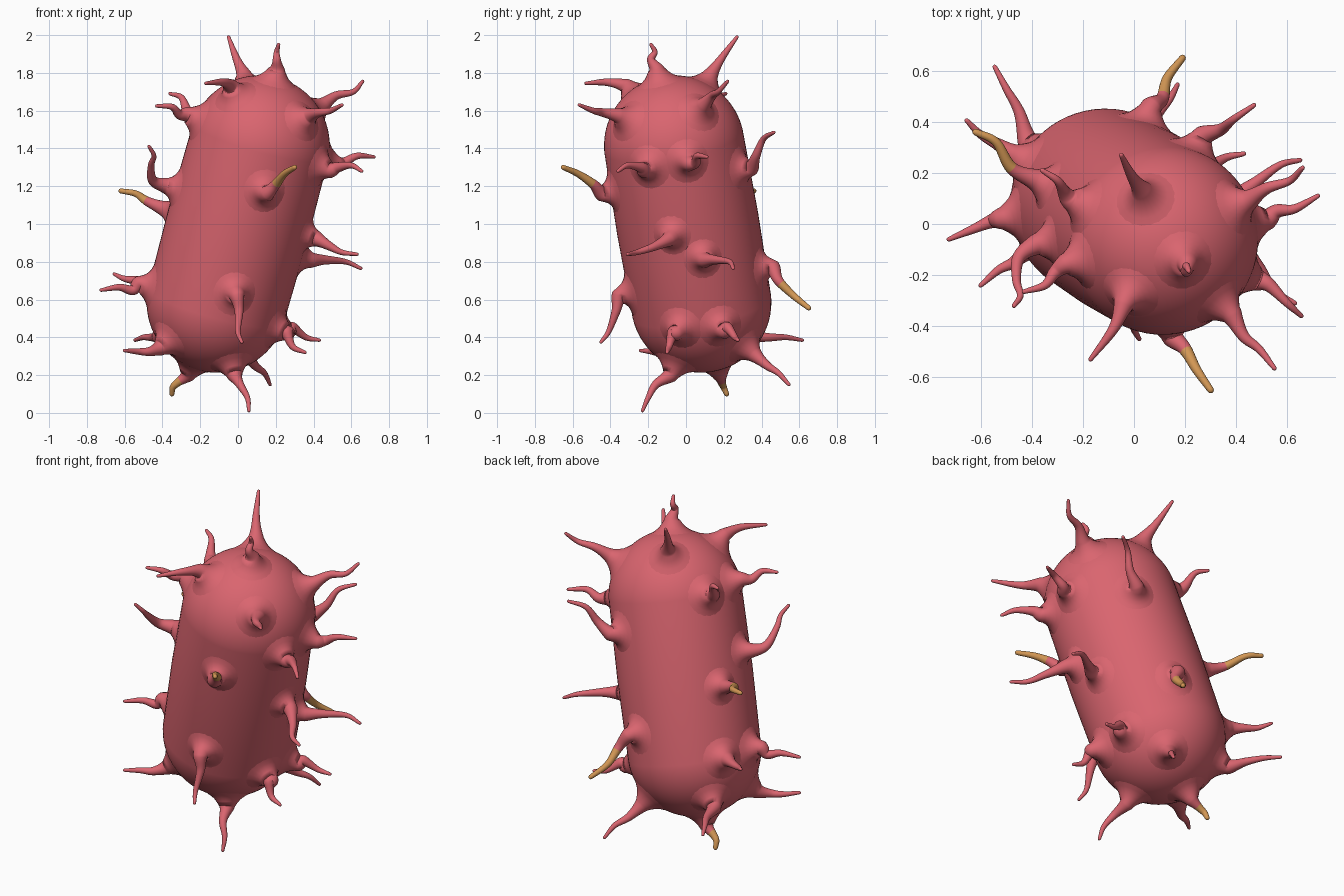
import bpy, bmesh, math
from mathutils import Vector

if "Cube" in bpy.data.objects:
    bpy.data.objects.remove(bpy.data.objects["Cube"])

R = 0.372
A, B = Vector((-0.112, 0.08, 0.585)), Vector((0.114, -0.062, 1.415))
AXIS = B - A


def material(name, rgb):
    m = bpy.data.materials.new(name)
    m.diffuse_color = (*rgb, 1)
    m.use_nodes = True
    m.node_tree.nodes["Principled BSDF"].inputs["Base Color"].default_value = m.diffuse_color
    return m


RED = material("red_skin", (0.70, 0.13, 0.16))
ORANGE = material("orange_tip", (0.65, 0.31, 0.09))


def finish(bm, name):
    bmesh.ops.recalc_face_normals(bm, faces=bm.faces)
    for f in bm.faces:
        f.smooth = True
    me = bpy.data.meshes.new(name)
    bm.to_mesh(me)
    bm.free()
    me.materials.append(RED)
    me.materials.append(ORANGE)
    ob = bpy.data.objects.new(name, me)
    bpy.context.collection.objects.link(ob)
    return ob


def on_body(p, height=0.0):
    """Nearest point on the capsule, raised by height, and the normal there."""
    t = max(0.0, min(1.0, (p - A).dot(AXIS) / AXIS.length_squared))
    q = A + AXIS * t
    n = (p - q).normalized()
    return q + n * (R + height), n


# Capsule body: sphere pulled apart along its axis, then tilted
bm = bmesh.new()
bmesh.ops.create_uvsphere(bm, u_segments=64, v_segments=48, radius=R)
for v in bm.verts:
    if abs(v.co.z) > 1e-4:
        v.co.z += math.copysign(AXIS.length / 2, v.co.z)
    else:
        v.co *= 1.015
rot = Vector((0, 0, 1)).rotation_difference(AXIS)
for v in bm.verts:
    v.co = rot @ v.co + (A + B) / 2
finish(bm, "capsule_body")


def spline(pts, steps=10):
    """Catmull-Rom through pts[1:]; pts[0] only steers the start."""
    pts = pts + [pts[-1] * 2 - pts[-2]]
    out = []
    for i in range(1, len(pts) - 2):
        a, b, c, d = pts[i - 1:i + 3]
        for k in range(steps):
            t = k / steps
            out.append(0.5 * (2 * b + (c - a) * t + (2 * a - 5 * b + 4 * c - d) * t * t
                              + (3 * b - a - 3 * c + d) * t ** 3))
    return out + [pts[-2]]


def spike(name, base, *path, orange=False, sides=20):
    base, n = on_body(Vector(base))
    path = [Vector(p) for p in path]
    bm = bmesh.new()
    side = n.orthogonal().normalized()
    up = n.cross(side)
    rings = []
    angles = [2 * math.pi * k / sides for k in range(sides)]
    # flared root that follows the body surface
    for h, r in ((-0.006, 0.15), (0.001, 0.118), (0.008, 0.092), (0.018, 0.072), (0.032, 0.056)):
        rings.append([bm.verts.new(on_body(base + (side * math.cos(a) + up * math.sin(a)) * r, h)[0])
                      for a in angles])
    # tapered, curved shaft
    c = spline([base - n * 0.03, base + n * 0.05] + path)
    total = sum((q - p).length for p, q in zip(c, c[1:]))
    run, shaft = 0.0, []
    tip_r = 0.013 if orange else 0.009
    for i, p in enumerate(c):
        if i:
            run += (p - c[i - 1]).length
        t = run / total
        tan = (c[min(i + 1, len(c) - 1)] - c[max(i - 1, 0)]).normalized() if i else n
        side = (side - tan * side.dot(tan)).normalized()
        up = tan.cross(side)
        r = tip_r + (0.029 - tip_r) * (1 - t) + 0.016 * (1 - t) ** 6
        rings.append([bm.verts.new(p + (side * math.cos(a) + up * math.sin(a)) * r) for a in angles])
        shaft.append(t)
    # rounded end
    for d, s in ((0.6, 0.8), (0.95, 0.35)):
        rings.append([bm.verts.new(c[-1] + tan * tip_r * d + (side * math.cos(a) + up * math.sin(a)) * tip_r * s)
                      for a in angles])
        shaft.append(1.0)
    for i in range(len(rings) - 1):
        for k in range(sides):
            j = (k + 1) % sides
            f = bm.faces.new((rings[i][k], rings[i][j], rings[i + 1][j], rings[i + 1][k]))
            if orange and i >= 5 and shaft[i - 5] > 0.33:
                f.material_index = 1
    cap = bm.faces.new(rings[-1])
    cap.material_index = 1 if orange else 0
    finish(bm, name)


# Spikes around the top
spike("top_spike_back", (0.04, 0.11, 1.75), (-0.01, 0.19, 1.88), (-0.05, 0.27, 1.99))
spike("top_spike_hooked", (0.2, -0.15, 1.79), (0.205, -0.185, 1.87), (0.205, -0.165, 1.91), (0.215, -0.185, 1.95))
spike("upper_spike_front_left", (-0.02, -0.28, 1.69), (-0.08, -0.41, 1.75), (-0.17, -0.53, 1.745))
spike("upper_spike_back_left", (-0.19, 0.07, 1.55), (-0.27, 0.12, 1.6), (-0.3, 0.17, 1.67), (-0.36, 0.21, 1.69))
spike("upper_spike_left", (-0.2, -0.14, 1.55), (-0.31, -0.19, 1.58), (-0.35, -0.24, 1.62), (-0.43, -0.265, 1.625))
spike("upper_spike_right", (0.42, 0.08, 1.61), (0.52, 0.14, 1.68), (0.61, 0.17, 1.7), (0.66, 0.22, 1.755))
spike("upper_spike_front_right", (0.36, -0.33, 1.56), (0.43, -0.44, 1.59), (0.49, -0.49, 1.6), (0.55, -0.565, 1.63))
# Spikes around the middle
spike("mid_spike_back_right", (0.24, 0.29, 1.29), (0.34, 0.37, 1.36), (0.39, 0.41, 1.45), (0.47, 0.465, 1.485))
spike("mid_spike_curled_left", (-0.33, -0.07, 1.19), (-0.45, -0.13, 1.23), (-0.46, -0.22, 1.31), (-0.445, -0.28, 1.36), (-0.47, -0.32, 1.41))
spike("mid_spike_right_a", (0.48, 0.01, 1.33), (0.56, 0.05, 1.325), (0.63, 0.06, 1.36), (0.72, 0.11, 1.355))
spike("mid_spike_right_b", (0.44, -0.2, 1.3), (0.53, -0.24, 1.3), (0.6, -0.31, 1.31), (0.655, -0.36, 1.28))
spike("mid_spike_right_c", (0.39, -0.08, 0.93), (0.49, -0.17, 0.88), (0.55, -0.26, 0.85), (0.63, -0.31, 0.84))
spike("mid_spike_right_d", (0.34, 0.09, 0.82), (0.46, 0.15, 0.81), (0.57, 0.23, 0.8), (0.65, 0.25, 0.765))
spike("orange_spike_left", (-0.33, 0.15, 1.06), (-0.48, 0.22, 1.12), (-0.54, 0.32, 1.16), (-0.62, 0.36, 1.175), orange=True)
spike("orange_spike_front", (0.14, -0.39, 1.17), (0.2, -0.49, 1.21), (0.245, -0.57, 1.265), (0.3, -0.65, 1.3), orange=True)
spike("orange_spike_back", (0.05, 0.41, 0.77), (0.11, 0.49, 0.7), (0.13, 0.57, 0.62), (0.19, 0.65, 0.555), orange=True)
# Spikes around the lower part
spike("lower_spike_front", (-0.02, -0.28, 0.64), (0.005, -0.37, 0.54), (0.0, -0.41, 0.43), (0.02, -0.45, 0.375))
spike("lower_spike_left_a", (-0.43, 0.25, 0.68), (-0.53, 0.31, 0.7), (-0.6, 0.35, 0.71), (-0.655, 0.405, 0.735))
spike("lower_spike_left_b", (-0.46, 0.03, 0.67), (-0.56, 0.01, 0.65), (-0.63, -0.02, 0.665), (-0.725, -0.06, 0.65))
spike("lower_spike_right_a", (0.2, 0.18, 0.46), (0.29, 0.22, 0.45), (0.36, 0.26, 0.4), (0.43, 0.275, 0.385))
spike("lower_spike_right_b", (0.2, -0.03, 0.45), (0.26, -0.07, 0.42), (0.29, -0.09, 0.35), (0.355, -0.1, 0.32))
spike("lower_spike_back_left", (-0.39, 0.3, 0.42), (-0.45, 0.44, 0.4), (-0.5, 0.53, 0.4), (-0.545, 0.615, 0.385))
spike("lower_spike_front_left", (-0.38, -0.08, 0.37), (-0.47, -0.15, 0.325), (-0.53, -0.18, 0.325), (-0.6, -0.24, 0.33))
spike("bottom_spike_back", (0.03, 0.33, 0.34), (0.09, 0.43, 0.25), (0.14, 0.49, 0.21), (0.17, 0.545, 0.15))
spike("bottom_spike_front", (-0.03, -0.06, 0.25), (0.01, -0.16, 0.15), (0.05, -0.2, 0.08), (0.058, -0.23, 0.012))
spike("bottom_spike_orange", (-0.25, 0.17, 0.24), (-0.32, 0.19, 0.16), (-0.345, 0.2, 0.135), (-0.35, 0.215, 0.1), orange=True)
